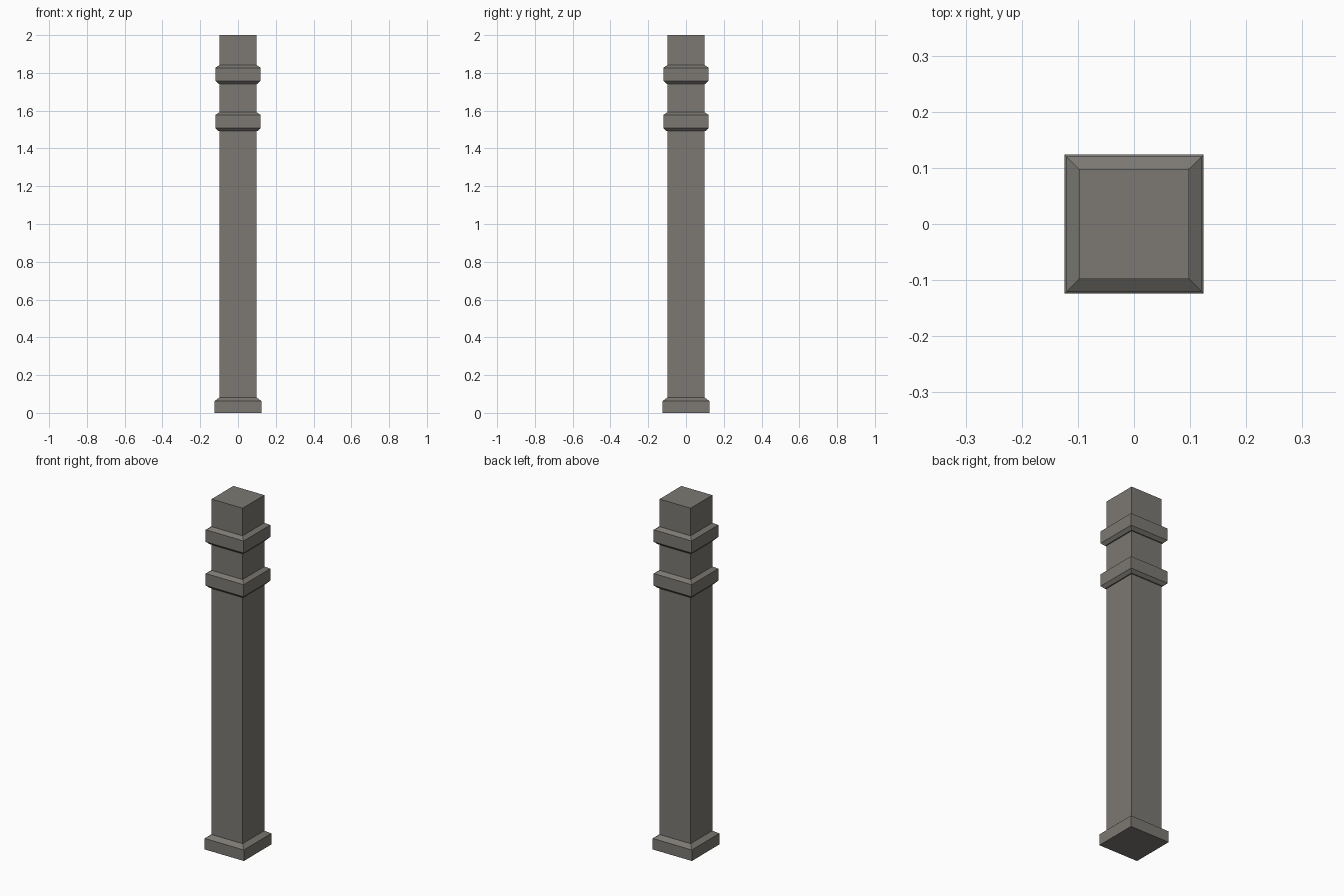
import bpy, bmesh

if "Cube" in bpy.data.objects:
    bpy.data.objects.remove(bpy.data.objects["Cube"])

stone = bpy.data.materials.new("warm grey stone")
stone.diffuse_color = (0.2, 0.19, 0.17, 1)
stone.use_nodes = True
stone.node_tree.nodes["Principled BSDF"].inputs["Base Color"].default_value = stone.diffuse_color

SHAFT, BASE, BAND, LIP = 0.098, 0.124, 0.12, 0.104


def band(z):
    """Profile of one raised collar: undercut, straight face, sloped top."""
    return [(SHAFT, z), (LIP, z), (BAND, z + 0.016),
            (BAND, z + 0.085), (SHAFT, z + 0.1)]


def square_loft(name, profile):
    """Stack square rings of (half width, height) into one closed skin."""
    bm = bmesh.new()
    rings = [[bm.verts.new((sx * w, sy * w, z))
              for sx, sy in ((-1, -1), (1, -1), (1, 1), (-1, 1))]
             for w, z in profile]
    for a, b in zip(rings, rings[1:]):
        for i in range(4):
            j = (i + 1) % 4
            bm.faces.new((a[i], a[j], b[j], b[i]))
    bm.faces.new(rings[0][::-1])
    bm.faces.new(rings[-1])
    bmesh.ops.recalc_face_normals(bm, faces=bm.faces)
    me = bpy.data.meshes.new(name)
    bm.to_mesh(me)
    bm.free()
    me.materials.append(stone)
    ob = bpy.data.objects.new(name, me)
    bpy.context.collection.objects.link(ob)
    return ob


# Plinth, shaft, two collars and flat top as one continuous post
square_loft("square_post",
            [(BASE, 0), (BASE, 0.063), (SHAFT, 0.082)]
            + band(1.492) + band(1.742)
            + [(SHAFT, 2.0)])
